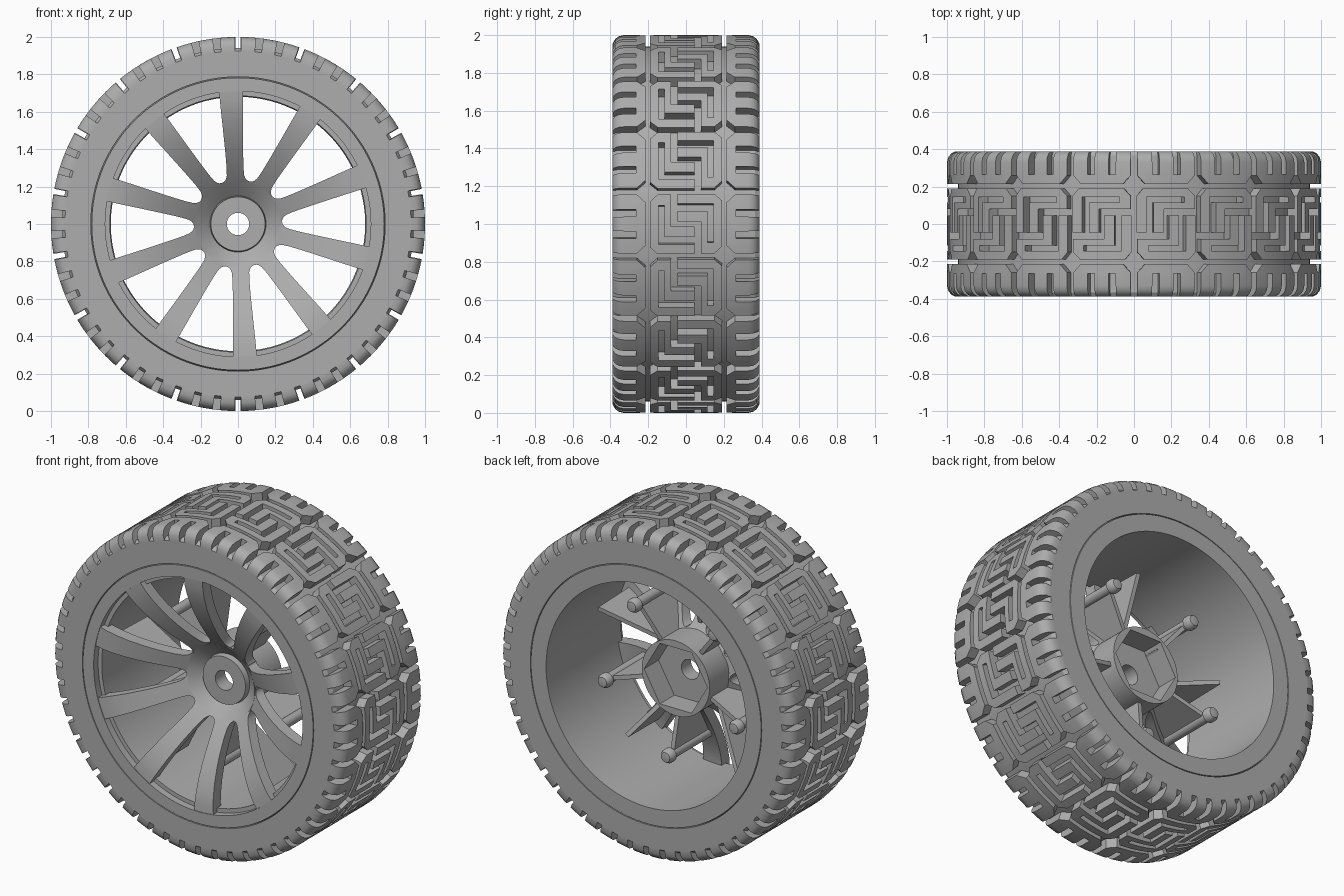
import bpy, bmesh, math
from mathutils import Matrix, Vector

if "Cube" in bpy.data.objects:
    bpy.data.objects.remove(bpy.data.objects["Cube"])

GREY = (0.42, 0.42, 0.42, 1)
mat = bpy.data.materials.new("plain_grey")
mat.use_nodes = True
mat.diffuse_color = GREY
mat.node_tree.nodes["Principled BSDF"].inputs["Base Color"].default_value = GREY

AXLE = Vector((0, 0, 1))
SPOKES, PITCHES = 10, 18
FIRST = math.radians(93)
STEP = math.tau / SPOKES


def finish(name, bm):
    bmesh.ops.recalc_face_normals(bm, faces=bm.faces)
    mesh = bpy.data.meshes.new(name)
    bm.to_mesh(mesh)
    bm.free()
    mesh.materials.append(mat)
    ob = bpy.data.objects.new(name, mesh)
    bpy.context.collection.objects.link(ob)
    bpy.ops.object.select_all(action="DESELECT")
    ob.select_set(True)
    bpy.context.view_layer.objects.active = ob
    bpy.ops.object.shade_smooth_by_angle(angle=math.radians(32))
    return ob


def polar(r, a, y):
    return Vector((r * math.cos(a), y, r * math.sin(a)))


def hexagon(r, a):
    sector = math.pi / 3
    return r * math.cos(sector / 2) / math.cos(a % sector - sector / 2)


def turned(name, profile, centre=AXLE, sides=72):
    """Closed (radius, y[, 'hex']) profile turned around a y axis."""
    bm = bmesh.new()
    rings = []
    for i in range(sides):
        a = math.tau * i / sides
        rings.append([bm.verts.new(centre + polar(hexagon(p[0], a) if len(p) > 2 else p[0], a, p[1]))
                      for p in profile])
    n = len(profile)
    for i in range(sides):
        r0, r1 = rings[i], rings[(i + 1) % sides]
        for j in range(n):
            k = (j + 1) % n
            bm.faces.new((r0[j], r0[k], r1[k], r1[j]))
    bmesh.ops.remove_doubles(bm, verts=bm.verts, dist=1e-5)
    return finish(name, bm)


def plate(name, outline, angle, thick=0.026):
    """Flat radial plate from a (radius, y) outline."""
    bm = bmesh.new()
    side = Vector((-math.sin(angle), 0, math.cos(angle))) * thick
    face = bm.faces.new([bm.verts.new(AXLE + polar(r, angle, y) - side / 2) for r, y in outline])
    grown = bmesh.ops.extrude_face_region(bm, geom=[face], use_keep_orig=True)["geom"]
    bmesh.ops.translate(bm, verts=[v for v in grown if isinstance(v, bmesh.types.BMVert)], vec=side)
    return finish(name, bm)


def dish(r):
    """Front surface of the concave spokes."""
    return -0.385 + 0.285 * (max(0.705 - r, 0) / 0.555) ** 1.7


# Tyre carcass with plain sidewalls
W = 0.388
turned("tyre_carcass", [(0.787, -W), (0.925, -W), (0.94, -0.365), (0.94, 0.365), (0.925, W), (0.787, W)],
       sides=144)

# Rim barrel with a stepped front lip
turned("rim_barrel", [(0.782, -W), (0.71, -W), (0.71, -0.345), (0.685, -0.345),
                      (0.68, W), (0.782, W), (0.782, 0.37), (0.79, 0.36), (0.79, -0.36), (0.782, -0.37)],
      sides=144)

# Hub: raised front pad, flared neck, hexagonal socket at the back
neck = [(r, dish(r)) for r in (0.15, 0.17, 0.19, 0.21, 0.23)]
turned("hub", [(0.06, -0.135), (0.145, -0.135)] + neck +
       [(0.23, 0.1), (0.215, 0.1, "hex"), (0.215, -0.04, "hex"), (0.06, -0.04)])

# Spokes, flaring at the root so the windows end in a round
WIDTHS = [(0.205, 0.15), (0.225, 0.143), (0.232, 0.118), (0.242, 0.104), (0.26, 0.093), (0.3, 0.09),
          (0.35, 0.093), (0.4, 0.097), (0.46, 0.103), (0.53, 0.11), (0.6, 0.118), (0.66, 0.124), (0.73, 0.13)]
bm = bmesh.new()
for i in range(SPOKES):
    a = FIRST + i * STEP
    side = Vector((-math.sin(a), 0, math.cos(a)))
    last = None
    for r, w in WIDTHS:
        ring = [bm.verts.new(AXLE + polar(r, a, dish(r) + d) + side * s * w / 2)
                for s, d in ((-1, 0), (1, 0), (1, 0.075), (-1, 0.075))]
        if last:
            for j in range(4):
                bm.faces.new((last[j], last[j - 1], ring[j - 1], ring[j]))
        else:
            bm.faces.new(ring)
        last = ring
    bm.faces.new(last)
finish("spokes", bm)

# Behind the spokes: fins and webbed posts by turns
for i in range(SPOKES):
    a = FIRST + i * STEP
    if i % 2 == 0:
        plate("spoke_fin", [(0.22, -0.13), (0.64, 0.0), (0.65, -0.33), (0.45, -0.27), (0.22, -0.14)], a)
    else:
        plate("post_web", [(0.2, 0.06), (0.47, 0.1), (0.47, -0.27), (0.2, -0.11)], a)
        turned("post", [(0, -0.28), (0.03, -0.28), (0.03, 0.11), (0.042, 0.115), (0.042, 0.145),
                        (0.03, 0.165), (0, 0.17)], AXLE + polar(0.47, a, 0), 20)

# Tread blocks drawn flat as (share of pitch, y), two of each per pitch
shoulder = [(0.05, W), (0.05, 0.26), (0.17, 0.215), (0.83, 0.215), (0.95, 0.26), (0.95, W),
            (0.72, W), (0.72, 0.265), (0.61, 0.265), (0.61, W),
            (0.39, W), (0.39, 0.265), (0.28, 0.265), (0.28, W)]
hook = [(0.04, -0.15), (0.14, -0.19), (0.84, -0.19), (0.95, -0.15), (0.95, -0.08), (0.46, -0.08),
        (0.46, 0.045), (0.3, 0.045), (0.3, -0.115), (0.78, -0.115), (0.78, -0.145),
        (0.19, -0.145), (0.19, 0.045), (0.04, 0.045)]


def turn_about(points):
    return [(1 - s, -y) for s, y in points]


def crown(y):
    over = max(abs(y) - 0.33, 0)
    return 0.94 + math.sqrt(max(0.06 ** 2 - over ** 2, 0))


bm = bmesh.new()
for block in (shoulder, turn_about(shoulder), hook, turn_about(hook)):
    bm.faces.new([bm.verts.new((s, y, 0)) for s, y in block])
bmesh.ops.recalc_face_normals(bm, faces=bm.faces)
bmesh.ops.triangulate(bm, faces=bm.faces)
cuts = [((k / 5, 0, 0), (1, 0, 0)) for k in range(1, 5)]
cuts += [((0, s * y, 0), (0, 1, 0)) for s in (-1, 1) for y in (0.33, 0.355, 0.375)]
for point, normal in cuts:
    bmesh.ops.bisect_plane(bm, geom=bm.verts[:] + bm.edges[:] + bm.faces[:],
                           plane_co=point, plane_no=normal, dist=1e-5)
grown = bmesh.ops.extrude_face_region(bm, geom=bm.faces[:])["geom"]
tops = {v for v in grown if isinstance(v, bmesh.types.BMVert)}
for v in bm.verts:
    s, y = v.co.x, v.co.y
    v.co = AXLE + polar(crown(y) if v in tops else 0.92, math.pi / 2 + s * math.tau / PITCHES, y)
pitch = bm.verts[:] + bm.edges[:] + bm.faces[:]
for k in range(1, PITCHES):
    copy = bmesh.ops.duplicate(bm, geom=pitch)["geom"]
    bmesh.ops.rotate(bm, verts=[v for v in copy if isinstance(v, bmesh.types.BMVert)], cent=AXLE,
                     matrix=Matrix.Rotation(k * math.tau / PITCHES, 3, "Y"))
finish("tread_blocks", bm)
